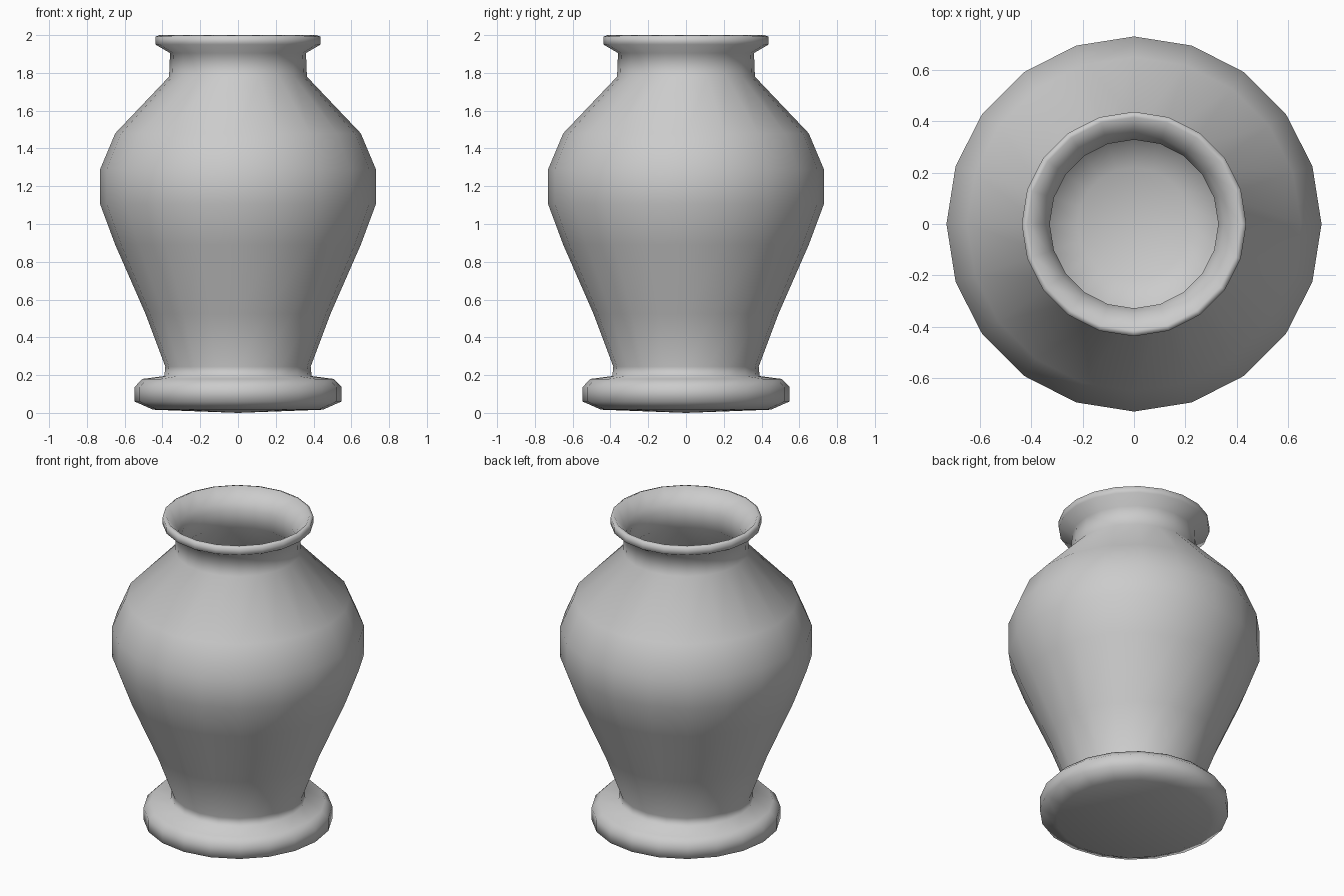
import bpy, bmesh, math

if "Cube" in bpy.data.objects:
    bpy.data.objects.remove(bpy.data.objects["Cube"])

SIDES = 20

# Half profile (radius, height): foot, body, neck, lip, then down the inside
profile = [
    (0.0, 0.0), (0.45, 0.017), (0.547, 0.06), (0.547, 0.138), (0.505, 0.18),
    (0.39, 0.195), (0.385, 0.245), (0.49, 0.525), (0.65, 0.89), (0.73, 1.105),
    (0.73, 1.29), (0.65, 1.48), (0.365, 1.78), (0.36, 1.905), (0.437, 1.95),
    (0.437, 1.992), (0.415, 2.0), (0.35, 1.92), (0.328, 1.88), (0.33, 1.77),
    (0.61, 1.465), (0.69, 1.28), (0.69, 1.115), (0.615, 0.905), (0.455, 0.535),
    (0.35, 0.265), (0.22, 0.2), (0.0, 0.18),
]


def lathe(name, points):
    bm = bmesh.new()
    verts = [bm.verts.new((r, 0, z)) for r, z in points]
    edges = [bm.edges.new(pair) for pair in zip(verts, verts[1:])]
    bmesh.ops.spin(bm, geom=verts + edges, cent=(0, 0, 0), axis=(0, 0, 1),
                   angle=math.tau, steps=SIDES, use_merge=True)
    bmesh.ops.remove_doubles(bm, verts=bm.verts, dist=1e-4)
    bmesh.ops.recalc_face_normals(bm, faces=bm.faces)
    for f in bm.faces:
        f.smooth = True
    mesh = bpy.data.meshes.new(name)
    bm.to_mesh(mesh)
    bm.free()
    ob = bpy.data.objects.new(name, mesh)
    bpy.context.collection.objects.link(ob)
    return ob


# Vase
lathe("vase", profile)
